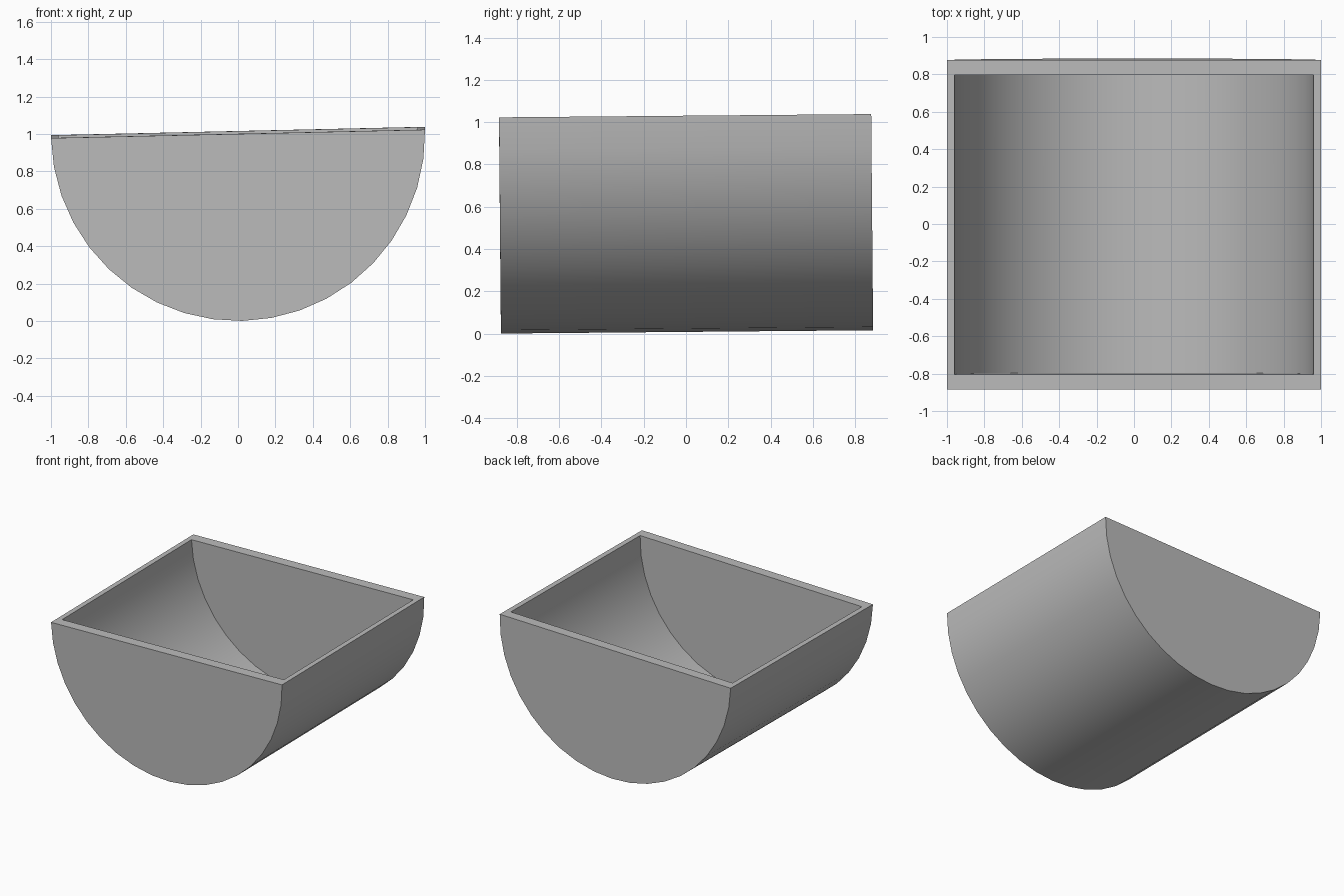
import bpy
import bmesh
import math

cube = bpy.data.objects.get("Cube")
if cube:
    bpy.data.objects.remove(cube, do_unlink=True)

SEGMENTS = 20
TILT_X, TILT_Y = 0.0088, -0.0225

grey = bpy.data.materials.new("plain grey")
grey.use_nodes = True
colour = (0.5, 0.5, 0.5, 1)
grey.diffuse_color = colour
grey.node_tree.nodes["Principled BSDF"].inputs["Base Color"].default_value = colour


def half_drum(bm, radius, half_length, inside):
    """Half cylinder along y with closed ends and open top; returns its rim corners."""
    rings = []
    for y in (-half_length, half_length):
        ring = []
        for i in range(SEGMENTS + 1):
            a = math.pi * i / SEGMENTS
            ring.append(bm.verts.new((-radius * math.cos(a), y, -radius * math.sin(a))))
        rings.append(ring)
    front, back = rings
    faces = [bm.faces.new(front), bm.faces.new(back[::-1])]
    for i in range(SEGMENTS):
        wall = bm.faces.new((front[i], back[i], back[i + 1], front[i + 1]))
        wall.smooth = True
        faces.append(wall)
    if inside:
        bmesh.ops.reverse_faces(bm, faces=faces)
    return [front[0], front[-1], back[-1], back[0]]


# Trough: outer shell, hollow and flat rim joining them
bm = bmesh.new()
outer = half_drum(bm, 1.0, 0.88, False)
inner = half_drum(bm, 0.96, 0.80, True)
for i in range(4):
    j = (i + 1) % 4
    bm.faces.new((outer[i], outer[j], inner[j], inner[i]))
bmesh.ops.recalc_face_normals(bm, faces=bm.faces)
mesh = bpy.data.meshes.new("trough")
bm.to_mesh(mesh)
bm.free()
mesh.materials.append(grey)

trough = bpy.data.objects.new("trough", mesh)
bpy.context.collection.objects.link(trough)

# Slight lean to one side and towards the front
trough.rotation_euler = (TILT_X, TILT_Y, 0)
trough.location = (0, -0.004, 1.008)

bpy.context.view_layer.objects.active = trough
trough.select_set(True)
bpy.ops.object.shade_smooth_by_angle(angle=math.radians(30))
